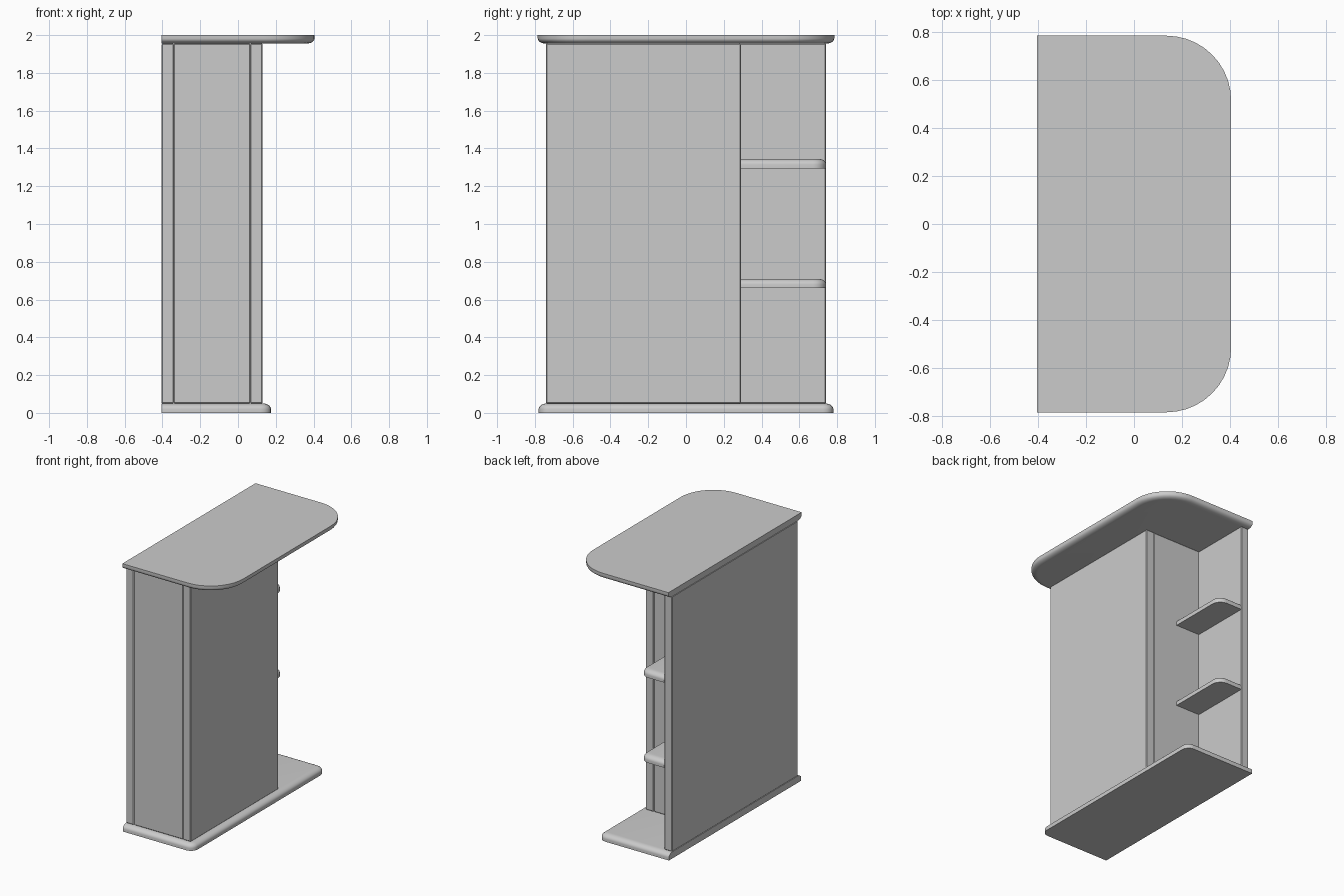
import bpy, bmesh, math

cube = bpy.data.objects.get("Cube")
if cube:
    bpy.data.objects.remove(cube, do_unlink=True)

grey = bpy.data.materials.new("light_grey")
grey.use_nodes = True
colour = (0.6, 0.6, 0.6, 1)
grey.diffuse_color = colour
grey.node_tree.nodes["Principled BSDF"].inputs["Base Color"].default_value = colour


def finish(name, bm):
    bmesh.ops.recalc_face_normals(bm, faces=bm.faces)
    mesh = bpy.data.meshes.new(name)
    bm.to_mesh(mesh)
    bm.free()
    mesh.materials.append(grey)
    obj = bpy.data.objects.new(name, mesh)
    bpy.context.collection.objects.link(obj)
    return obj


def panel(name, x0, x1, y0, y1, z0, z1, bevel=0.005):
    """Upright board with finely eased edges."""
    bm = bmesh.new()
    bmesh.ops.create_cube(bm, size=1)
    for v in bm.verts:
        v.co = [(a + b) / 2 + c * (b - a)
                for a, b, c in zip((x0, y0, z0), (x1, y1, z1), v.co)]
    obj = finish(name, bm)
    if bevel:
        mod = obj.modifiers.new("eased_edges", "BEVEL")
        mod.width = bevel
        mod.segments = 1
    return obj


def outline(x0, x1, y0, y1, r, inset, round_front, steps):
    """Board outline with a straight wall side and rounded outer corners."""
    rad = max(r - inset, 0.002)
    arc = [i / steps * math.pi / 2 for i in range(steps + 1)]
    pts = []
    if round_front:
        pts.append((x0, y0 + inset))
        pts += [(x1 - r + rad * math.sin(a), y0 + r - rad * math.cos(a)) for a in arc]
    else:
        pts += [(x0, y0), (x1 - inset, y0)]
    pts += [(x1 - r + rad * math.cos(a), y1 - r + rad * math.sin(a)) for a in arc]
    pts.append((x0, y1 - inset))
    return pts


def slab(name, x0, x1, y0, y1, z_flat, z_round, r, round_front=True, steps=8):
    """Board with a rounded-over edge toward z_round."""
    lip, curve = 0.043, 6
    z_mid = z_flat + (z_round - z_flat) * 0.4
    layers = [(0, z_flat)]
    for i in range(curve + 1):
        a = i / curve * math.pi / 2
        layers.append((lip * (1 - math.cos(a)), z_mid + (z_round - z_mid) * math.sin(a)))
    bm = bmesh.new()
    rings = [[bm.verts.new((x, y, z)) for x, y in
              outline(x0, x1, y0, y1, r, inset, round_front, steps)]
             for inset, z in layers]
    n = len(rings[0])
    for low, high in zip(rings, rings[1:]):
        for i in range(n):
            j = (i + 1) % n
            bm.faces.new((low[i], low[j], high[j], high[i]))
    bm.faces.new(rings[0])
    bm.faces.new(rings[-1])
    obj = finish(name, bm)
    bpy.ops.object.select_all(action="DESELECT")
    obj.select_set(True)
    bpy.context.view_layer.objects.active = obj
    bpy.ops.object.shade_smooth_by_angle(angle=math.radians(35))


BACK, INNER, DOOR, FACE = -0.405, -0.34, 0.065, 0.13
LOW, HIGH = 0.05, 1.955

# Worktop and plinth
slab("worktop", BACK, 0.405, -0.785, 0.785, 2.0, HIGH, 0.27, steps=10)
slab("plinth", BACK, 0.175, -0.78, 0.78, 0, LOW, 0.055, steps=4)

# Upright boards
panel("rear_panel", BACK, INNER, -0.742, 0.742, LOW, HIGH)
panel("face_panel", DOOR, FACE, -0.742, 0.29, LOW, HIGH)
for name, y0, y1 in (("front_side_panel", -0.74, -0.675), ("niche_side_panel", 0.223, 0.288)):
    panel(name, INNER, DOOR, y0, y1, LOW, HIGH)

# Open shelves in the end niche
for name, z in (("lower_shelf", 0.66), ("upper_shelf", 1.295)):
    slab(name, INNER, -0.14, 0.288, 0.742, z, z + 0.05, 0.07, round_front=False, steps=6)
